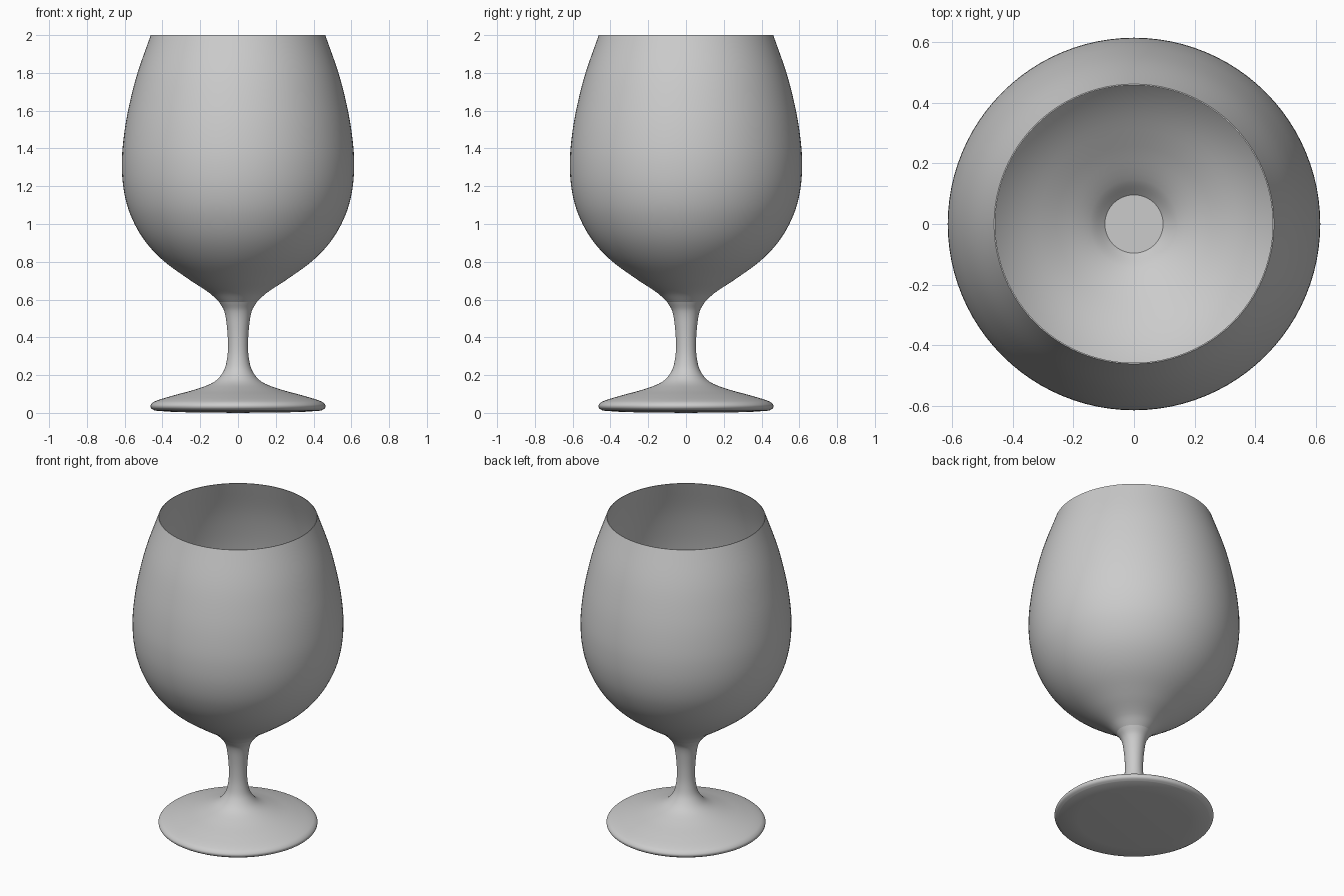
import bpy
import bmesh
import math
from mathutils import Vector
from mathutils.geometry import interpolate_bezier

SEGMENTS = 96

cube = bpy.data.objects.get("Cube")
if cube:
    bpy.data.objects.remove(cube, do_unlink=True)

# Pale grey glass
glass = bpy.data.materials.new("pale_grey")
glass.use_nodes = True
colour = (0.6, 0.6, 0.6, 1)
glass.diffuse_color = colour
glass.node_tree.nodes["Principled BSDF"].inputs["Base Color"].default_value = colour


def smooth_path(points, steps=5):
    """Smooth curve through (radius, height) points."""
    pts = [Vector((r, 0, z)) for r, z in points]
    ends = [pts[0]] + pts + [pts[-1]]
    path = [pts[0]]
    for a, b, c, d in zip(ends, ends[1:], ends[2:], ends[3:]):
        reach = (c - b).length / 3
        h1 = b + (c - a).normalized() * reach
        h2 = c - (d - b).normalized() * reach
        path += interpolate_bezier(b, h1, h2, c, steps + 1)[1:]
    return path


def lathe(name, path):
    """Spin a profile around the upright axis."""
    bm = bmesh.new()
    verts = [bm.verts.new(p) for p in path]
    edges = [bm.edges.new(pair) for pair in zip(verts, verts[1:])]
    bmesh.ops.spin(bm, geom=verts + edges, cent=(0, 0, 0), axis=(0, 0, 1),
                   angle=math.tau, steps=SEGMENTS, use_merge=True)
    bmesh.ops.remove_doubles(bm, verts=bm.verts, dist=0.0001)
    bmesh.ops.recalc_face_normals(bm, faces=bm.faces)
    mesh = bpy.data.meshes.new(name)
    bm.to_mesh(mesh)
    bm.free()
    mesh.materials.append(glass)
    obj = bpy.data.objects.new(name, mesh)
    bpy.context.collection.objects.link(obj)
    bpy.ops.object.select_all(action="DESELECT")
    obj.select_set(True)
    bpy.context.view_layer.objects.active = obj
    bpy.ops.object.shade_smooth_by_angle(angle=math.radians(40))
    return obj


# Foot and stem: flat underside, rounded edge, flared stem
underside = [Vector((0, 0, 0)), Vector((0.33, 0, 0.004))]
foot = smooth_path([(0.44, 0.012), (0.46, 0.025), (0.462, 0.042), (0.44, 0.061),
                    (0.35, 0.09), (0.22, 0.126), (0.125, 0.165), (0.077, 0.22),
                    (0.058, 0.285), (0.053, 0.36), (0.059, 0.46), (0.073, 0.54),
                    (0.1, 0.587)])
lathe("foot_and_stem", underside + foot)

# Bowl: outer wall, thin rim, inner wall and small flat floor
outer = smooth_path([(0.1, 0.587), (0.15, 0.634), (0.26, 0.707), (0.4, 0.81),
                     (0.5, 0.92), (0.57, 1.05), (0.605, 1.18), (0.615, 1.32),
                     (0.605, 1.46), (0.58, 1.61), (0.535, 1.79), (0.462, 2.0)])
inner = [Vector((p.x - 0.004, 0, p.z + 0.004 * (2 - p.z))) for p in reversed(outer)]
floor = [Vector((0.085, 0, inner[-1].z)), Vector((0, 0, inner[-1].z))]
lathe("bowl", outer + inner + floor)
